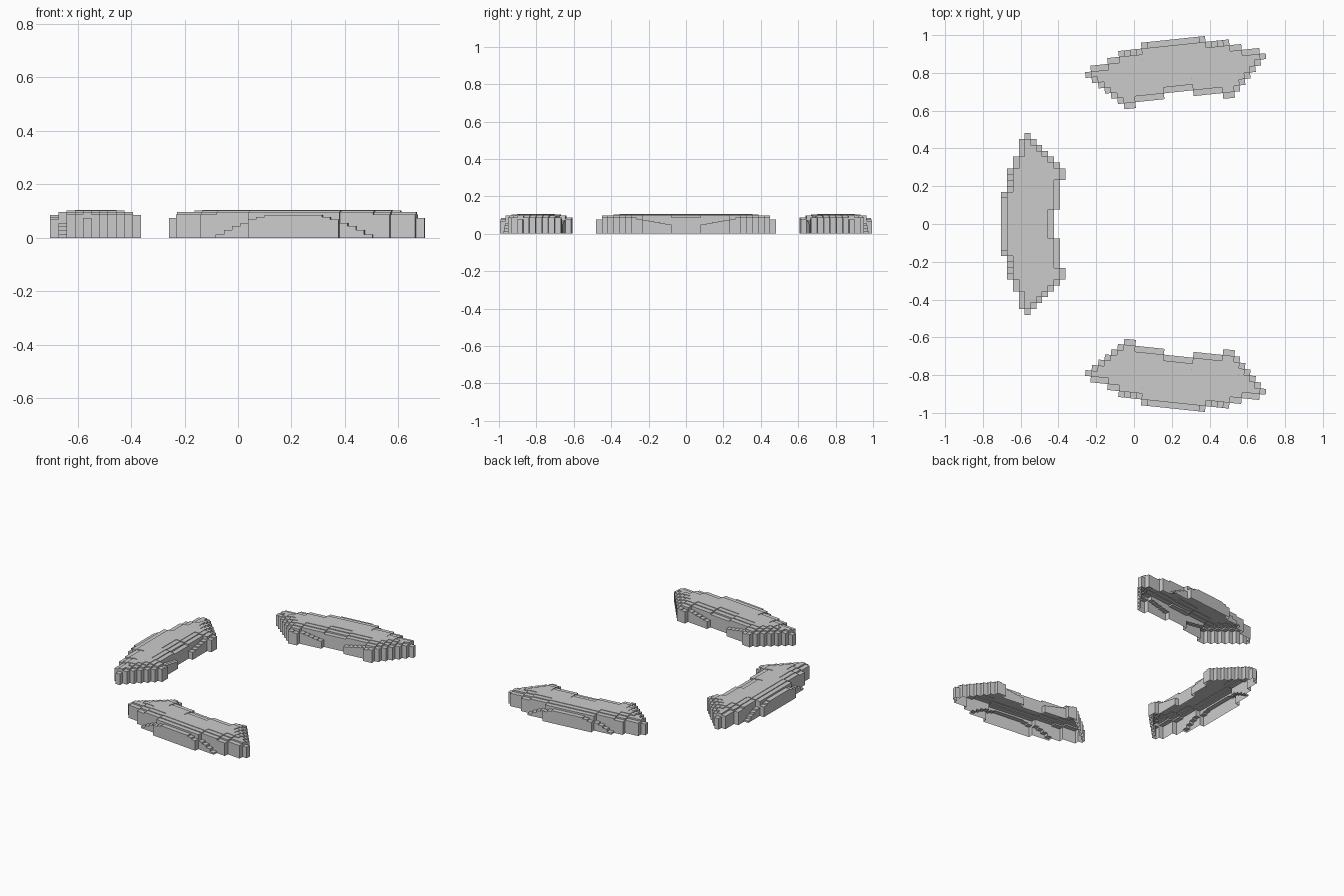
import bpy, bmesh, math
from mathutils import Matrix

if "Cube" in bpy.data.objects:
    bpy.data.objects.remove(bpy.data.objects["Cube"])

P = 0.031            # cell pitch
X0 = -0.703          # convex (outer) edge of the segment
TIP_X = -0.57        # line through both tips
# occupied rows [start, end) for columns 0 (middle) to 15 (tip); symmetric
START = [0]*6 + [1]*4 + [2]*2 + [3]*3 + [4]
END = [9]*3 + [10]*5 + [11, 11, 10, 9, 8, 7, 6, 5]
# arched height of the outermost step on the convex side
ARCH = [0.085]*4 + [0.078, 0.068, 0.055, 0.045, 0.03, 0.012]


def filled(k, j):
    a = abs(j)
    return a <= 15 and START[a] <= k < END[a]


def height(k, j):
    if not filled(k, j):
        return 0.0
    a = abs(j)
    if k == START[a] and a < len(ARCH):
        return ARCH[a]
    if k == END[a] - 1 and 3 <= a <= 9:      # dip along the concave side
        return 0.05 + 0.006 * (a - 3)
    if a == 15:
        return 0.075
    # terraces rising with distance from the rim
    d = 1
    while d < 4 and all(filled(k + s, j + t) for s, t in ((d, 0), (-d, 0), (0, d), (0, -d))):
        d += 1
    return (0, 0.087, 0.097, 0.102, 0.105)[d]


def segment_mesh():
    bm = bmesh.new()

    def quad(*pts):
        bm.faces.new([bm.verts.new(p) for p in pts])

    for k in range(11):
        for j in range(-15, 16):
            h = height(k, j)
            if h == 0:
                continue
            x0, y0 = X0 + k*P - TIP_X, (j - 0.5)*P
            c = [(x0, y0), (x0 + P, y0), (x0 + P, y0 + P), (x0, y0 + P)]
            quad(*[(x, y, h) for x, y in c])
            # risers down to each lower neighbour (underside stays open)
            for i, (dk, dj) in enumerate(((0, -1), (1, 0), (0, 1), (-1, 0))):
                n = height(k + dk, j + dj)
                if n < h - 1e-6:
                    a, b = c[i], c[(i + 1) % 4]
                    quad((*a, n), (*b, n), (*b, h), (*a, h))
    bmesh.ops.remove_doubles(bm, verts=bm.verts, dist=1e-5)
    me = bpy.data.meshes.new("stepped_segment")
    bm.to_mesh(me)
    bm.free()
    return me


mesh = segment_mesh()
# three stepped shells arranged in an open ring
for name, x, y, angle in (("left_segment", TIP_X, 0, 0),
                          ("back_segment", 0.22, 0.845, -84),
                          ("front_segment", 0.22, -0.845, 84)):
    ob = bpy.data.objects.new(name, mesh)
    ob.matrix_world = Matrix.Translation((x, y, 0)) @ Matrix.Rotation(math.radians(angle), 4, 'Z')
    bpy.context.collection.objects.link(ob)
